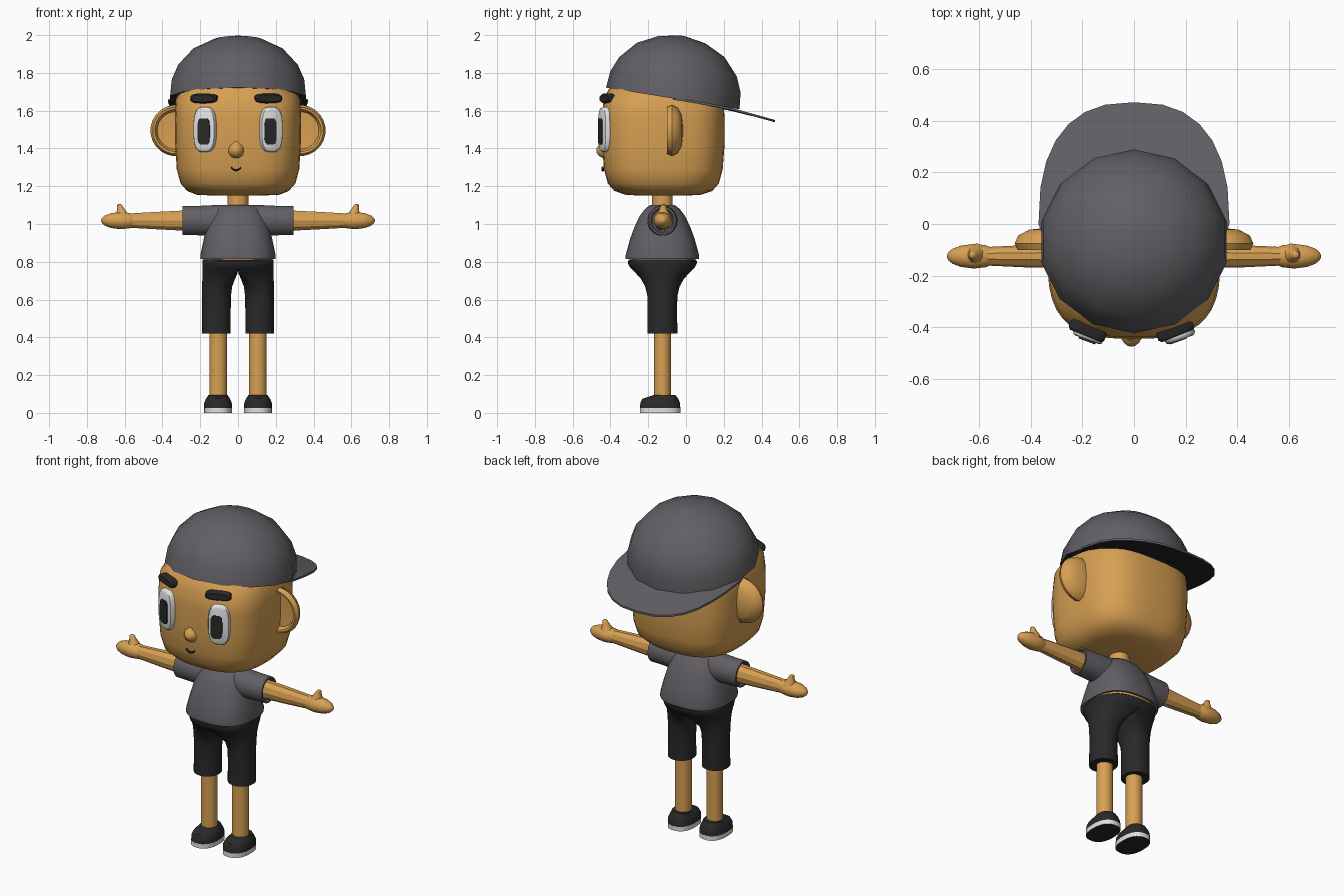
import bpy, bmesh, math
from mathutils import Matrix, Vector

if "Cube" in bpy.data.objects:
    bpy.data.objects.remove(bpy.data.objects["Cube"])

CY = -0.125  # depth of the body axis


def material(name, rgb):
    m = bpy.data.materials.new(name)
    m.diffuse_color = (*rgb, 1)
    m.use_nodes = True
    m.node_tree.nodes["Principled BSDF"].inputs["Base Color"].default_value = m.diffuse_color
    return m


SKIN = material("skin", (0.68, 0.35, 0.085))
GREY = material("grey_cloth", (0.122, 0.115, 0.128))
BLACK = material("black_cloth", (0.022, 0.022, 0.023))
WHITE = material("white", (0.75, 0.75, 0.75))


def ring(cx, cy, z, rx, ry, n=2.0, seg=24):
    """Superellipse cross-section in a horizontal plane."""
    pts = []
    for i in range(seg):
        a = 2 * math.pi * (i + 0.5) / seg
        c, s = math.cos(a), math.sin(a)
        pts.append(Vector((cx + rx * math.copysign(abs(c) ** (2 / n), c),
                           cy + ry * math.copysign(abs(s) ** (2 / n), s), z)))
    return pts


def loft(name, rings, mats, mtx=Matrix(), rule=None, smooth=40):
    """Skin a stack of rings, close both ends, colour faces by a rule."""
    bm = bmesh.new()
    rows = [[bm.verts.new(mtx @ p) for p in r] for r in rings]
    for a, b in zip(rows, rows[1:]):
        for i in range(len(a)):
            j = (i + 1) % len(a)
            bm.faces.new((a[i], a[j], b[j], b[i]))
    bm.faces.new(rows[0])
    bm.faces.new(rows[-1])
    bmesh.ops.remove_doubles(bm, verts=bm.verts, dist=1e-5)
    bmesh.ops.recalc_face_normals(bm, faces=bm.faces)
    if rule:
        bm.normal_update()
        for f in bm.faces:
            f.material_index = rule(f)
    me = bpy.data.meshes.new(name)
    bm.to_mesh(me)
    bm.free()
    for m in mats:
        me.materials.append(m)
    ob = bpy.data.objects.new(name, me)
    bpy.context.collection.objects.link(ob)
    bpy.ops.object.select_all(action='DESELECT')
    ob.select_set(True)
    bpy.context.view_layer.objects.active = ob
    bpy.ops.object.shade_smooth_by_angle(angle=math.radians(smooth))
    return ob


def plate(name, mat, pos, yaw, layers, n):
    """Rounded plate facing the front; layers are (depth, half width, half height)."""
    mtx = (Matrix.Translation(pos) @ Matrix.Rotation(math.radians(yaw), 4, 'Z')
           @ Matrix.Rotation(math.pi / 2, 4, 'X'))
    return loft(name, [ring(0, 0, d, w, h, n) for d, w, h in layers], [mat], mtx)


# Head and neck
loft("head", [ring(0, -0.12, z, rx, ry, n, 40) for z, rx, ry, n in (
    (1.15, .12, .12, 2), (1.155, .22, .20, 2.3), (1.175, .27, .26, 2.6),
    (1.215, .305, .295, 3), (1.29, .325, .315, 3), (1.42, .333, .325, 3),
    (1.56, .335, .325, 3), (1.66, .33, .318, 2.9), (1.71, .305, .292, 2.4),
    (1.80, .24, .24, 2))], [SKIN])
loft("neck", [ring(0, CY, z, .055, .055) for z in (1.07, 1.17)], [SKIN])

# Cap dome, tilted toward the back
tilt = (Matrix.Translation((0, -.07, 1.665))
        @ Matrix.Rotation(math.radians(-9.2), 4, 'X'))
loft("cap_dome", [ring(0, 0, h, r * 1.03, r, 2, 14) for h, r in (
    (0, .358), (.09, .349), (.17, .315), (.26, .235), (.315, .125), (.335, .012))],
    [GREY, BLACK], tilt, lambda f: 1 if f.normal.z < -.8 else 0)

# Cap brim, dark underneath
strips = []
for i in range(15):
    a = math.pi * i / 14
    c, s = math.cos(a), max(0, math.sin(a))
    outer = (.37 * math.copysign(abs(c) ** .8, c), .472 * s ** .8)
    inner = (.345 * c, -.07 + .33 * s)
    row = []
    for (x, y), dz in ((inner, 0), (outer, 0), (outer, -.012), (inner, -.012)):
        z = 1.67 - .162 * (y + .07) - .117 * max(0, y - .2)
        row.append(Vector((x, y, z + dz)))
    strips.append(row)
loft("cap_brim", strips, [GREY, BLACK], rule=lambda f: 1 if f.normal.z < -.3 else 0)

# Paired parts
for side, s in (("right", 1), ("left", -1)):
    flip = Matrix.Diagonal((s, 1, 1, 1))
    along_x = flip @ Matrix.Translation((0, CY, 1.018)) @ Matrix.Rotation(math.pi / 2, 4, 'Y')

    # Ear: dished disc facing forward
    ear = (flip @ Matrix.Translation((.328, 0, 1.495)) @ Matrix.Rotation(math.pi / 2, 4, 'X'))
    loft(side + "_ear", [ring(0, 0, d, r, r) for d, r in (
        (.068, .01), (.072, .10), (.098, .112), (.1, .124), (.075, .136),
        (.045, .122), (.022, .08), (.015, .01))], [SKIN], ear)

    # Eye, pupil and eyebrow
    eye_pos = Vector((s * .175, -.428, 1.5))
    plate(side + "_eye", WHITE, eye_pos, s * 20,
          ((-.04, .062, .12), (.008, .062, .12), (.018, .058, .115), (.022, .05, .106)), 3)
    pupil_pos = eye_pos + Vector((-.012 if s > 0 else .002, 0, -.01))
    plate(side + "_pupil", BLACK, pupil_pos, s * 20,
          ((.018, .034, .07), (.029, .034, .07)), 4)
    plate(side + "_eyebrow", BLACK, (s * .168 - .01, -.41, 1.665), s * 22,
          ((-.03, .072, .024), (.015, .075, .026), (.026, .065, .018)), 3)

    # Sleeve with a shallow opening, arm, hand and thumb
    loft(side + "_sleeve", [ring(0, 0, x, rz, ry) for x, rz, ry in (
        (.04, .082, .075), (.14, .082, .08), (.22, .078, .075), (.295, .077, .072),
        (.295, .067, .062), (.28, .06, .055))], [GREY], along_x)
    loft(side + "_arm", [ring(0, 0, x, rz, ry, 2, 10) for x, rz, ry in (
        (.25, .058, .046), (.42, .049, .043), (.57, .04, .036))], [SKIN], along_x, smooth=30)
    loft(side + "_hand", [ring(0, 0, x, r, r * 1.05, 2, 12) for x, r in (
        (.55, .032), (.575, .042), (.62, .047), (.67, .041), (.705, .028),
        (.72, .014), (.725, .004))], [SKIN], along_x)
    loft(side + "_thumb", [ring(x, CY + .005, z, r, r, 2, 10) for x, z, r in (
        (.61, 1.03, .045), (.615, 1.06, .03), (.622, 1.085, .018),
        (.627, 1.1, .014), (.627, 1.106, .006))], [SKIN], flip)

    # Shorts leg: round hem blending into half of the waist
    rows = []
    for z, ry, t in ((.42, .08, 0), (.55, .078, 0), (.62, .08, .03), (.67, .092, .2),
                     (.71, .115, .6), (.74, .142, .95), (.77, .172, 1),
                     (.79, .183, 1), (.805, .183, 1), (.812, .172, 1)):
        row = ring(0, 0, 0, 1, 1, 2.1 + .3 * t, 28)
        rows.append([Vector(((1 - t) * (.114 + .076 * p.x) + t * .19 * max(0, p.x),
                             CY + ry * p.y, z)) for p in row])
    loft(side + "_shorts_leg", rows, [BLACK], flip)

    # Leg
    loft(side + "_leg", [ring(.105, CY, z, .047, .045) for z in (.06, .5)], [SKIN], flip)

    # Shoe sole and upper
    loft(side + "_sole", [ring(.106, -.137, z, .075, .108, 2.4) for z in (0, .027)],
         [WHITE, BLACK], flip, lambda f: 1 if f.normal.z < -.5 else 0)
    loft(side + "_shoe", [ring(.106, y, z, rx, ry, 2.4) for y, z, rx, ry in (
        (-.137, .025, .075, .108), (-.137, .055, .073, .105), (-.136, .075, .064, .095),
        (-.122, .087, .056, .072), (-.112, .096, .052, .056))], [BLACK], flip)

# Nose
plate("nose", SKIN, (-.01, -.43, 1.39), 0,
      ((-.02, .044, .044), (.01, .042, .042), (.03, .03, .03), (.042, .015, .015), (.045, .003, .003)), 2)
loft("nose_bridge", [ring(-.01, -.437, z, r, r * .8, 2, 12) for z, r in (
    (1.40, .036), (1.42, .026), (1.437, .01))], [SKIN])

# Mouth: thin smiling arc
arc = []
for i in range(9):
    u = i / 4 - 1
    arc.append([Vector((-.01 + .026 * u, -.441 + .007 * math.cos(k * math.pi / 3),
                        1.284 + .014 * u * u + .006 * math.sin(k * math.pi / 3)))
                for k in range(6)])
loft("mouth", arc, [BLACK])

# Shirt body with a hollow hem, and the waist under it
loft("shirt", [ring(0, CY, z, rx, ry, n, 32) for z, rx, ry, n in (
    (.84, .16, .15, 2.5), (.815, .19, .185, 2.6), (.815, .2, .195, 2.6),
    (.835, .2, .195, 2.6), (.92, .182, .172, 2.5), (.98, .168, .15, 2.4),
    (1.04, .145, .122, 2.3), (1.08, .118, .092, 2.2), (1.1, .09, .066, 2))], [GREY])
loft("waist", [ring(0, CY, z, .178, .176, 2.4) for z in (.78, .835)], [SKIN])
